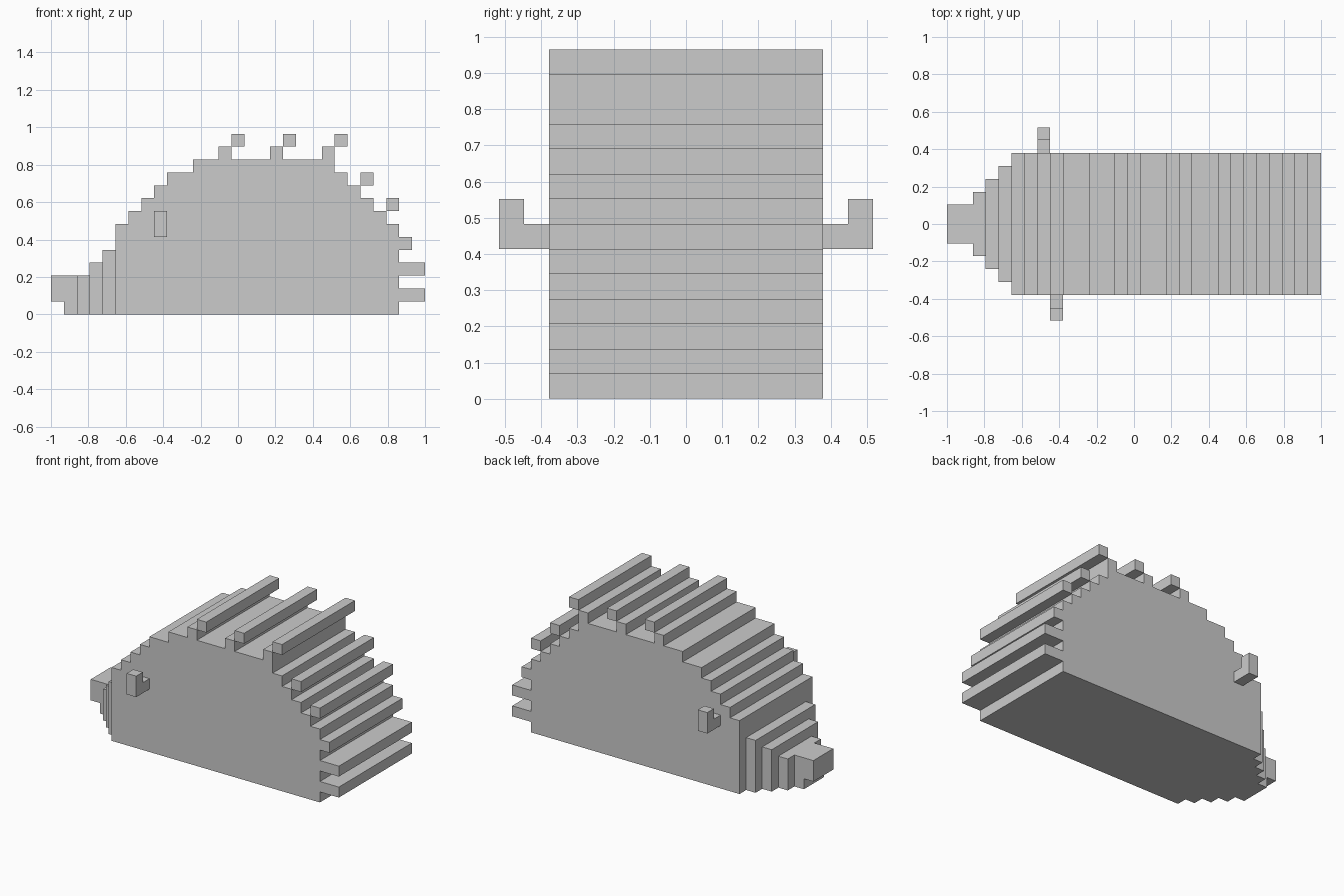
import bpy
import bmesh

if "Cube" in bpy.data.objects:
    bpy.data.objects.remove(bpy.data.objects["Cube"])

U = 2 / 29       # one block
HALF = 5.5       # half body width in blocks


def make_object(name, bm):
    bmesh.ops.recalc_face_normals(bm, faces=bm.faces[:])
    # block units to scene units, with the nose tip at x = -1
    for v in bm.verts:
        v.co = (v.co.x * U - 1, v.co.y * U, v.co.z * U)
    mesh = bpy.data.meshes.new(name)
    bm.to_mesh(mesh)
    bm.free()
    obj = bpy.data.objects.new(name, mesh)
    bpy.context.collection.objects.link(obj)
    return obj


def extrude(bm, points, direction):
    face = bm.faces.new([bm.verts.new(p) for p in points])
    new = bmesh.ops.extrude_face_region(bm, geom=[face])["geom"]
    verts = [g for g in new if isinstance(g, bmesh.types.BMVert)]
    bmesh.ops.translate(bm, verts=verts, vec=direction)


def box(bm, x0, x1, y0, y1, z0, z1):
    extrude(bm, [(x0, y0, z0), (x1, y0, z0), (x1, y1, z0), (x0, y1, z0)],
            (0, 0, z1 - z0))


# Body: stepped side profile given as (end of run, height)
runs = [(6, 7), (7, 8), (8, 9), (9, 10), (11, 11), (13, 12), (14, 13), (17, 12),
        (18, 13), (21, 12), (22, 13), (23, 11), (24, 10), (25, 9), (26, 8), (27, 7)]
outline = [(5, 0)]
x = 5
for end, top in runs:
    outline += [(x, top), (end, top)]
    x = end
outline.append((27, 0))
bm = bmesh.new()
extrude(bm, [(px, -HALF, pz) for px, pz in outline], (0, 2 * HALF, 0))
make_object("body", bm)

# Tapered head: steps getting wider and taller towards the body
bm = bmesh.new()
for x0, half, top in [(2, 2.5, 3), (3, 3.5, 4), (4, 4.5, 5)]:
    box(bm, x0, x0 + 1, -half, half, 0, top)
make_object("head", bm)

# Snout with an overhanging nose tip
bm = bmesh.new()
extrude(bm, [(0, -1.5, 1), (1, -1.5, 1), (1, -1.5, 0), (2, -1.5, 0),
             (2, -1.5, 3), (0, -1.5, 3)], (0, 3, 0))
make_object("snout", bm)

# Spines: full-width bars along the back and rear
spines = [(14, 1, 13), (18, 1, 13), (22, 1, 13), (24, 1, 10),
          (26, 1, 8), (27, 1, 5), (27, 2, 3), (27, 2, 1)]
for i, (x0, length, z0) in enumerate(spines, 1):
    bm = bmesh.new()
    box(bm, x0, x0 + length, -HALF, HALF, z0, z0 + 1)
    make_object(f"spine_{i}", bm)

# Ears: L-shaped, offset by one block between the two sides
for name, side, x0 in [("ear_front", -1, 8), ("ear_back", 1, 7)]:
    bm = bmesh.new()
    shape = [(5.5, 6), (7.5, 6), (7.5, 8), (6.5, 8), (6.5, 7), (5.5, 7)]
    extrude(bm, [(x0, side * y, z) for y, z in shape], (1, 0, 0))
    make_object(name, bm)
